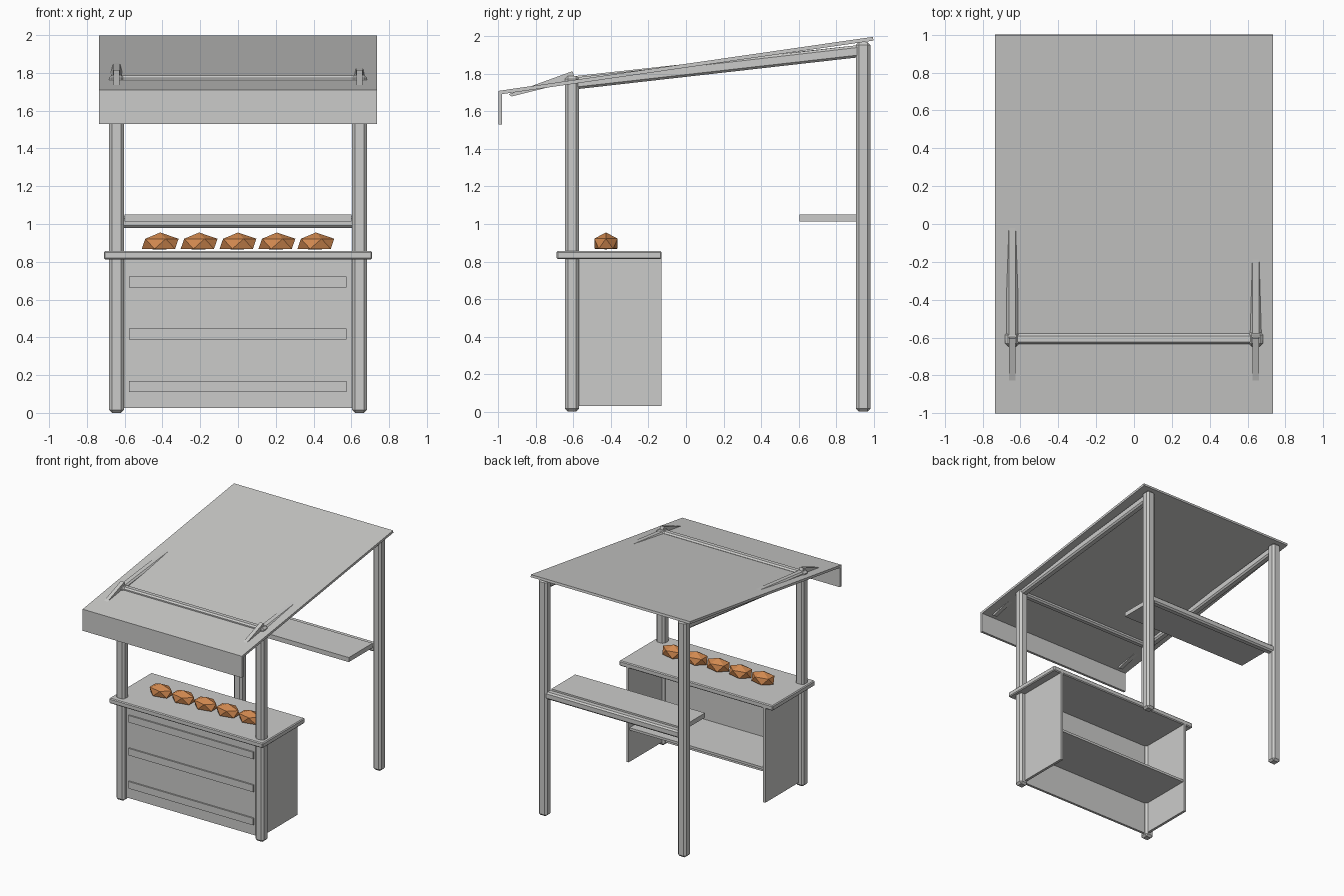
import bpy
import bmesh
from mathutils import Matrix, Vector

cube = bpy.data.objects.get("Cube")
if cube:
    bpy.data.objects.remove(cube, do_unlink=True)


def material(name, rgb):
    mat = bpy.data.materials.new(name)
    mat.use_nodes = True
    mat.diffuse_color = (*rgb, 1)
    bsdf = next(n for n in mat.node_tree.nodes if n.type == "BSDF_PRINCIPLED")
    bsdf.inputs["Base Color"].default_value = (*rgb, 1)
    return mat


GREY = material("weathered_grey", (0.6, 0.6, 0.59))
CRUST = material("baked_orange", (0.64, 0.25, 0.08))


def finish(name, bm, mat, bevel=0):
    """Turn a bmesh into a flat-shaded object, with an optional chamfer."""
    bmesh.ops.recalc_face_normals(bm, faces=bm.faces)
    mesh = bpy.data.meshes.new(name)
    bm.to_mesh(mesh)
    bm.free()
    mesh.materials.append(mat)
    obj = bpy.data.objects.new(name, mesh)
    bpy.context.collection.objects.link(obj)
    if bevel:
        mod = obj.modifiers.new("chamfer", "BEVEL")
        mod.width = bevel
        mod.segments = 1
    return obj


def box(name, x, y, z, bevel=0):
    """Box given by its (min, max) range on each axis."""
    bm = bmesh.new()
    size = [r[1] - r[0] for r in (x, y, z)]
    mid = Vector([(r[0] + r[1]) / 2 for r in (x, y, z)])
    bmesh.ops.create_cube(bm, size=1,
                          matrix=Matrix.Translation(mid) @ Matrix.Diagonal((*size, 1)))
    return finish(name, bm, GREY, bevel)


def prism(name, x, profile, bevel=0):
    """Side profile of (y, z) points, extruded along x."""
    bm = bmesh.new()
    face = bm.faces.new([bm.verts.new((x[0], y, z)) for y, z in profile])
    ext = bmesh.ops.extrude_face_region(bm, geom=[face])
    verts = [v for v in ext["geom"] if isinstance(v, bmesh.types.BMVert)]
    bmesh.ops.translate(bm, verts=verts, vec=(x[1] - x[0], 0, 0))
    return finish(name, bm, GREY, bevel)


def around(c, half):
    return (c - half, c + half)


# Sloping roof and the hanging front board
ROOF_X = (-0.735, 0.735)
prism("roof", ROOF_X, [(-1, 1.69), (1, 1.978), (0.997, 1.998), (-1, 1.71)])
box("roof_valance", ROOF_X, (-1, -0.98), (1.53, 1.705))

# Parts repeated on both sides
for side, s, drop in (("right", -1, 0), ("left", 1, 0.008)):
    cx = s * 0.643
    box(f"front_post_{side}", around(cx, 0.039), around(-0.608, 0.038), (0, 1.79), 0.016)
    box(f"rear_post_{side}", around(cx, 0.039), around(0.945, 0.039), (0, 1.97), 0.016)
    prism(f"side_beam_{side}", around(cx, 0.03),
          [(-0.6, 1.717), (0.93, 1.89), (0.93, 1.955), (-0.6, 1.788 - drop)], 0.012)
    prism(f"roof_arm_{side}", around(cx, 0.016),
          [(-0.945, 1.692), (-0.93, 1.68), (-0.59, 1.765), (-0.605, 1.815)])
    box(f"counter_side_{side}", around(s * 0.631, 0.011), (-0.6, -0.13), (0.03, 0.82))

# Cross beams
box("front_beam", (-0.63, 0.63), around(-0.607, 0.028), (1.722, 1.785), 0.012)
box("rear_beam", (-0.63, 0.63), around(0.945, 0.03), (0.98, 1.04), 0.012)

# Rear shelf
box("rear_shelf", (-0.6, 0.6), (0.605, 0.92), (1.012, 1.05))

# Counter, open at the back
box("counter_top", (-0.71, 0.71), (-0.69, -0.13), (0.813, 0.856), 0.007)
box("counter_front", (-0.63, 0.63), (-0.61, -0.59), (0.025, 0.82))
box("counter_shelf", (-0.625, 0.625), (-0.6, -0.14), (0.295, 0.315))
for i, z in enumerate((0.14, 0.417, 0.692)):
    box(f"front_slat_{i + 1}", (-0.578, 0.575), (-0.622, -0.605), around(z, 0.029))

# Row of faceted loaves with flattened bases
for i in range(5):
    bm = bmesh.new()
    bmesh.ops.create_icosphere(bm, subdivisions=1, radius=1)
    for v in bm.verts:
        v.co = Vector((v.co.x * 0.109, v.co.y * 0.073, max(v.co.z, -0.5) * 0.06))
    bmesh.ops.translate(bm, verts=bm.verts, vec=((i - 2) * 0.206, -0.427, 0.895))
    finish(f"loaf_{i + 1}", bm, CRUST)
